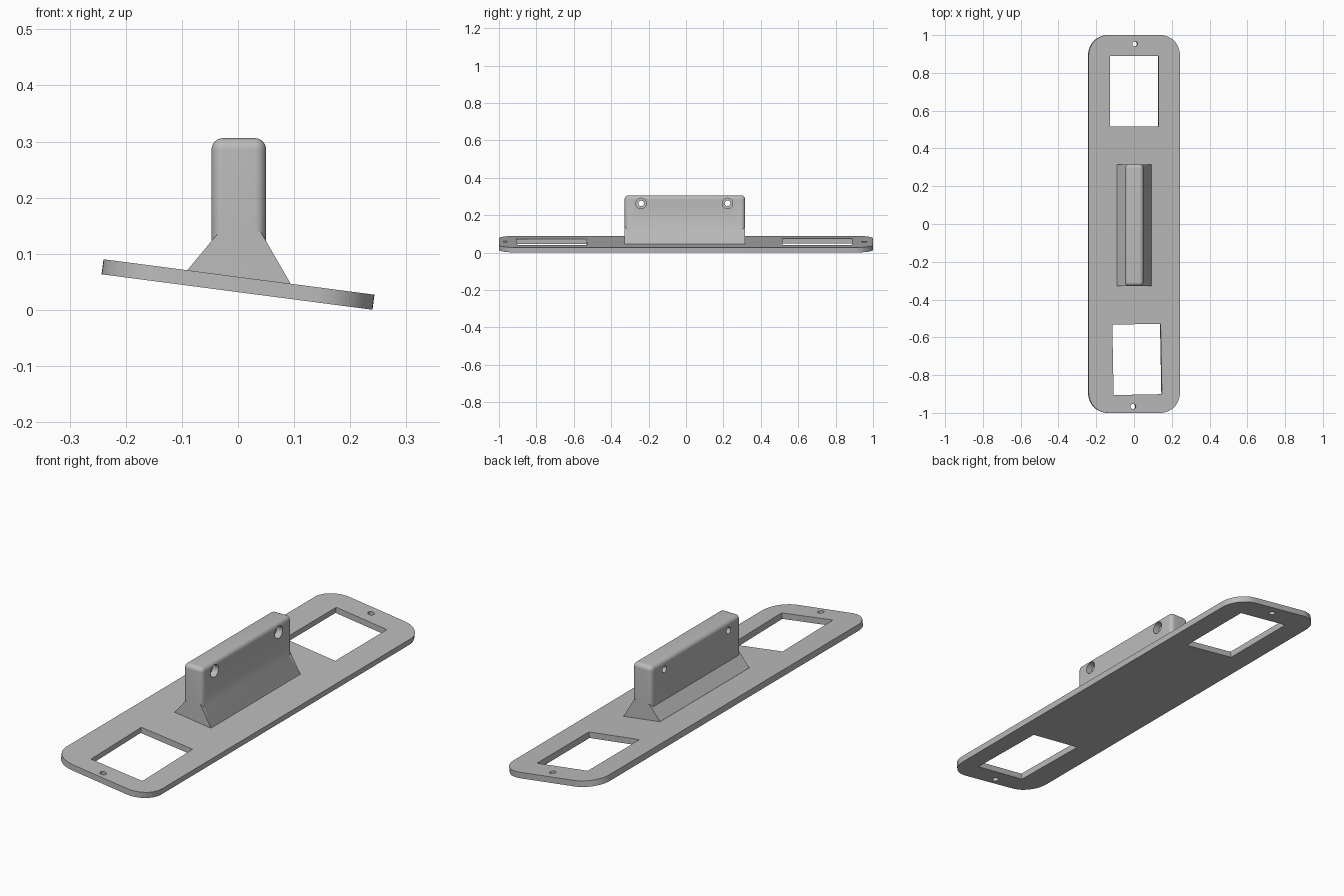
import bpy, bmesh, math
from mathutils import Matrix, Vector

if "Cube" in bpy.data.objects:
    bpy.data.objects.remove(bpy.data.objects["Cube"])

grey = bpy.data.materials.new("plain_grey")
grey.use_nodes = True
colour = (0.50, 0.50, 0.50, 1)
grey.diffuse_color = colour
grey.node_tree.nodes["Principled BSDF"].inputs["Base Color"].default_value = colour


def add_object(name, bm, matrix=Matrix()):
    bmesh.ops.recalc_face_normals(bm, faces=bm.faces)
    mesh = bpy.data.meshes.new(name)
    bm.to_mesh(mesh)
    bm.free()
    mesh.transform(matrix)
    mesh.materials.append(grey)
    ob = bpy.data.objects.new(name, mesh)
    bpy.context.collection.objects.link(ob)
    return ob


def box(name, size, centre, radius=0, rounded=None, segments=8, spin=0):
    """Box with bevels on the edges picked by the rule `rounded`."""
    bm = bmesh.new()
    bmesh.ops.create_cube(bm, size=1)
    bmesh.ops.scale(bm, vec=size, verts=bm.verts)
    if rounded:
        edges = [e for e in bm.edges if rounded(*[v.co for v in e.verts])]
        bmesh.ops.bevel(bm, geom=edges, offset=radius, segments=segments,
                        profile=0.5, affect='EDGES')
    return add_object(name, bm, Matrix.Translation(centre) @ Matrix.Rotation(spin, 4, 'Z'))


def cylinder(name, radius, depth, centre, turn=Matrix()):
    bm = bmesh.new()
    bmesh.ops.create_cone(bm, cap_ends=True, segments=32, radius1=radius,
                          radius2=radius, depth=depth)
    return add_object(name, bm, Matrix.Translation(centre) @ turn)


def combine(target, tool, operation):
    """Apply a boolean and remove the tool object."""
    mod = target.modifiers.new(operation, 'BOOLEAN')
    mod.operation, mod.object, mod.solver = operation, tool, 'EXACT'
    bpy.ops.object.select_all(action='DESELECT')
    bpy.context.view_layer.objects.active = target
    target.select_set(True)
    bpy.ops.object.modifier_apply(modifier=mod.name)
    bpy.data.objects.remove(tool)


def upright(a, b):
    return abs(a.z - b.z) > 0.001


# Base plate with rounded corners, a window and a screw hole at each end
plate = box("base_plate", (0.487, 2, 0.027), (0, 0, 0), 0.105, upright, 12)
for y, x, spin in ((0.702, 0, 0), (-0.717, 0.015, math.radians(1.1))):
    combine(plate, box("window_cutter", (0.258, 0.373, 0.2), (x, y, 0), spin=spin), 'DIFFERENCE')
for y, x in ((0.953, 0.003), (-0.966, -0.006)):
    combine(plate, cylinder("screw_cutter", 0.014, 0.2, (x, y, 0)), 'DIFFERENCE')
plate.data.transform(Matrix.Translation((0, 0, 0.0452)) @ Matrix.Rotation(math.radians(7.45), 4, 'Y'))

# Upright block, rounded on its vertical and top edges
front, back = -0.328, 0.316
middle, length = (front + back) / 2, back - front
top, foot = 0.306, 0.046
block = box("upright_block", (0.097, length, top - foot), (0.0015, middle, (top + foot) / 2), 0.02,
            lambda a, b: upright(a, b) or a.z > 0)

# Sloping foot that joins the block to the plate
bm = bmesh.new()
outline = [(-0.09, 0.06), (0.093, 0.036), (0.093, 0.048), (0.04, 0.14), (-0.037, 0.135), (-0.09, 0.071)]
face = bm.faces.new([bm.verts.new((x, front, z)) for x, z in outline])
side = bmesh.ops.extrude_face_region(bm, geom=[face])["geom"]
bmesh.ops.translate(bm, vec=Vector((0, length, 0)),
                    verts=[g for g in side if isinstance(g, bmesh.types.BMVert)])
combine(block, add_object("sloping_foot", bm), 'UNION')

# Through holes with a wider bore on the left face
sideways = Matrix.Rotation(math.pi / 2, 4, 'Y')
for y in (-0.24, 0.222):
    combine(block, cylinder("bolt_cutter", 0.015, 0.3, (0, y, 0.263), sideways), 'DIFFERENCE')
    combine(block, cylinder("bore_cutter", 0.028, 0.1, (0.07, y, 0.263), sideways), 'DIFFERENCE')

for ob in (plate, block):
    bpy.ops.object.select_all(action='DESELECT')
    bpy.context.view_layer.objects.active = ob
    ob.select_set(True)
    bpy.ops.object.shade_smooth_by_angle(angle=math.radians(30))
